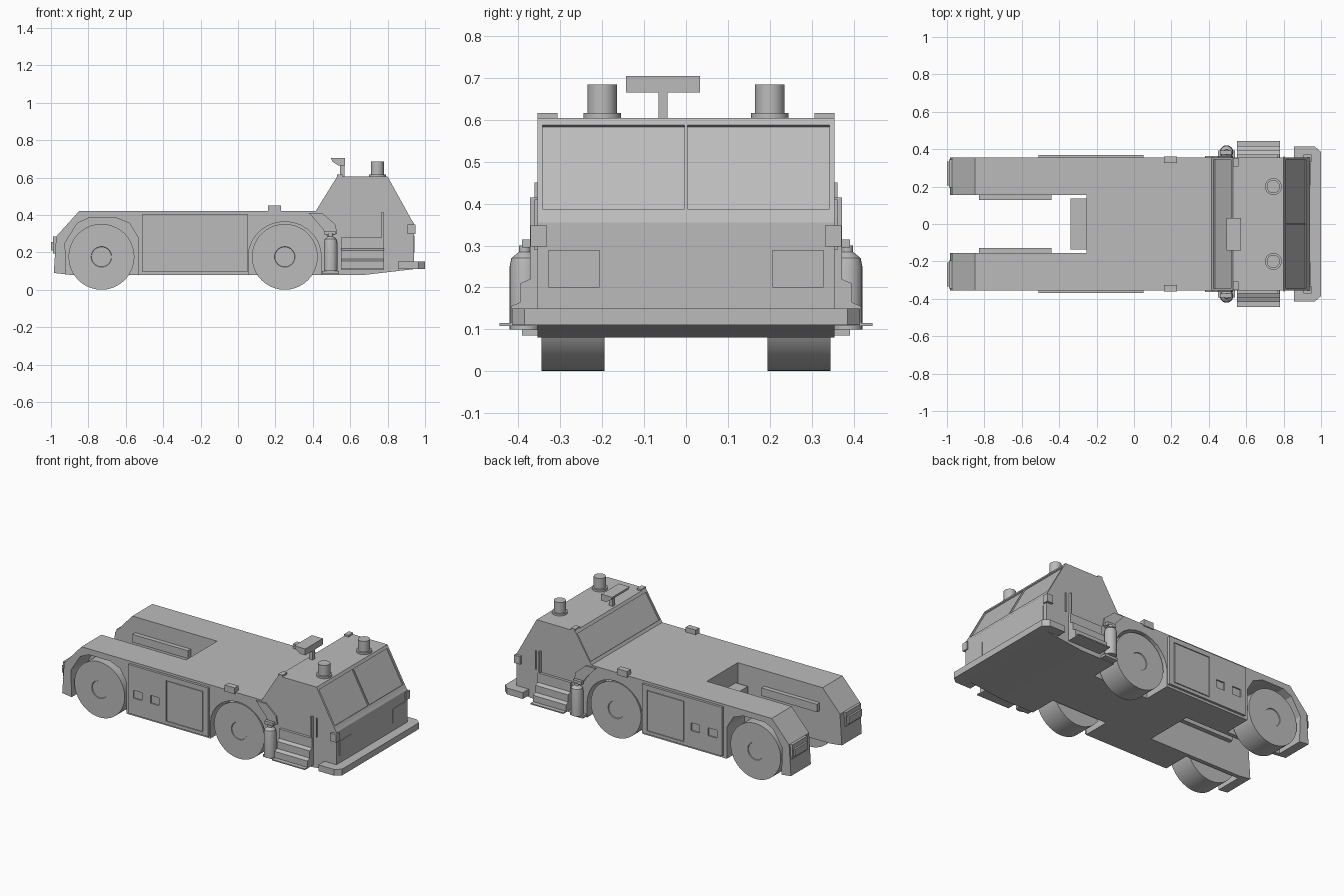
import bpy, bmesh, math
from mathutils import Vector, Matrix

if "Cube" in bpy.data.objects:
    bpy.data.objects.remove(bpy.data.objects["Cube"])

grey = bpy.data.materials.new("plain grey")
grey.use_nodes = True
grey.diffuse_color = (0.5, 0.5, 0.5, 1)
grey.node_tree.nodes["Principled BSDF"].inputs["Base Color"].default_value = (0.5, 0.5, 0.5, 1)


def finish(name, bm):
    bmesh.ops.recalc_face_normals(bm, faces=bm.faces[:])
    mesh = bpy.data.meshes.new(name)
    bm.to_mesh(mesh)
    bm.free()
    mesh.materials.append(grey)
    ob = bpy.data.objects.new(name, mesh)
    bpy.context.scene.collection.objects.link(ob)
    return ob


def extrude(name, points, offset):
    bm = bmesh.new()
    face = bm.faces.new([bm.verts.new(p) for p in points])
    new = bmesh.ops.extrude_face_region(bm, geom=[face])["geom"]
    bmesh.ops.translate(bm, vec=offset, verts=[v for v in new if isinstance(v, bmesh.types.BMVert)])
    return finish(name, bm)


def side_prism(name, xz, y0, y1):
    return extrude(name, [(x, y0, z) for x, z in xz], (0, y1 - y0, 0))


def box(name, x, y, z):
    return side_prism(name, [(x[0], z[0]), (x[1], z[0]), (x[1], z[1]), (x[0], z[1])], *y)


def lathe(name, profile, centre, axis="Z", steps=32):
    """Turn a (radius, height) profile about an axis through centre."""
    bm = bmesh.new()
    verts = [bm.verts.new((r, 0, h)) for r, h in profile]
    edges = [bm.edges.new(pair) for pair in zip(verts, verts[1:])]
    bmesh.ops.spin(bm, geom=verts + edges, axis=(0, 0, 1), cent=(0, 0, 0),
                   angle=math.tau, steps=steps, use_duplicate=False)
    bmesh.ops.remove_doubles(bm, verts=bm.verts[:], dist=0.0001)
    if axis == "Y":
        bm.transform(Matrix.Rotation(-math.pi / 2, 4, "X"))
    bm.transform(Matrix.Translation(centre))
    ob = finish(name, bm)
    bpy.ops.object.select_all(action="DESELECT")
    ob.select_set(True)
    bpy.context.view_layer.objects.active = ob
    bpy.ops.object.shade_smooth_by_angle(angle=math.radians(35))
    return ob


def cut(target, cutter):
    mod = target.modifiers.new("cut", "BOOLEAN")
    mod.operation, mod.solver, mod.object = "DIFFERENCE", "EXACT", cutter
    bpy.context.view_layer.objects.active = target
    bpy.ops.object.modifier_apply(modifier=mod.name)
    bpy.data.objects.remove(cutter)


def pane_cutter(a, b, y0, y1, depth=0.008):
    """Shallow pocket along the sloping line a-b."""
    a, b = Vector(a), Vector(b)
    d = (b - a).normalized()
    n = Vector((-d.y, d.x)) * depth
    p, q = a + d * 0.02, b - d * 0.02
    return side_prism("pane_cutter", [p - n, q - n, q + n, p + n], y0, y1)


# Body and cab in one side profile
W = 0.355
roof_back, roof_front = (0.53, 0.605), (0.80, 0.605)
cab_back, nose_top = (0.415, 0.42), (0.93, 0.37)
body = side_prism("body", [
    (-0.985, 0.09), (-0.9, 0.08), (0.68, 0.08), (0.94, 0.11), (0.94, 0.355), nose_top,
    roof_front, roof_back, cab_back, (-0.85, 0.42), (-0.972, 0.285)], -W, W)
cut(body, box("slot_cutter", (-1.2, -0.255), (-0.155, 0.155), (-0.1, 0.6)))

# Wheel wells
rear_arch = [(-0.915, 0), (-0.925, 0.25), (-0.86, 0.355), (-0.80, 0.383),
             (-0.65, 0.383), (-0.58, 0.355), (-0.535, 0.28), (-0.535, 0)]
front_arch = [(0.25 + 0.195 * math.cos(a), 0.176 + 0.188 * math.sin(a))
              for a in (math.pi * i / 14 for i in range(15))]
front_arch = [(0.445, 0)] + front_arch + [(0.055, 0)]
for s in (-1, 1):
    for arch in (rear_arch, front_arch):
        cut(body, side_prism("arch_cutter", arch, s * 0.18, s * 0.5))
    cut(body, pane_cutter(nose_top, roof_front, s * 0.004, s * 0.342))
cut(body, pane_cutter(cab_back, roof_back, -0.345, 0.345))

# Tow block in the slot
box("tow_block", (-0.34, -0.255), (-0.135, 0.135), (0.2, 0.3))

# Front bumper
extrude("bumper", [(0.855, -0.415, 0.11), (0.965, -0.415, 0.11), (1.0, -0.385, 0.11),
                   (1.0, 0.385, 0.11), (0.965, 0.415, 0.11), (0.855, 0.415, 0.11)], (0, 0, 0.04))

# Roof sensor on a post
box("sensor_post", (0.545, 0.57), (-0.066, -0.044), (0.6, 0.67))
side_prism("sensor_head", [(0.495, 0.705), (0.572, 0.705), (0.572, 0.665), (0.535, 0.665),
                           (0.505, 0.685)], -0.143, 0.033)

wheel = [(0, 0), (0.176, 0), (0.176, 0.15), (0.055, 0.15), (0.053, 0.145), (0, 0.145)]
for s, side in ((-1, "right"), (1, "left")):
    def sbox(name, x, y, z):
        return box(f"{side}_{name}", x, (s * y[0], s * y[1]), z)

    # Wheels with a sunk hub
    for x, end in ((-0.73, "rear"), (0.25, "front")):
        lathe(f"{side}_{end}_wheel", [(r, s * h) for r, h in wheel], (x, s * 0.195, 0.176), "Y", 40)

    # Side panel with door and switch boxes
    panel = sbox("side_panel", (-0.51, 0.05), (0.35, 0.37), (0.095, 0.405))
    cut(panel, sbox("door_cutter", (-0.245, 0.015), (0.364, 0.4), (0.115, 0.375)))
    sbox("door", (-0.24, 0.01), (0.36, 0.369), (0.12, 0.37))
    for x in (-0.475, -0.355):
        cut(panel, sbox("switch_cutter", (x, x + 0.06), (0.362, 0.4), (0.2, 0.25)))

    # Inner rail, rear lamps, marker block, roof edge
    sbox("inner_rail", (-0.83, -0.44), (0.127, 0.156), (0.27, 0.32))
    sbox("rear_lamp_plate", (-0.988, -0.96), (0.195, 0.345), (0.195, 0.285))
    sbox("rear_lamp", (-1.0, -0.97), (0.205, 0.335), (0.21, 0.255))
    sbox("marker_block", (0.16, 0.23), (0.325, 0.362), (0.41, 0.45))
    sbox("roof_edge", (0.53, 0.56), (0.307, 0.354), (0.595, 0.616))

    # Front lamps, corner lamps, door handle
    sbox("headlamp", (0.935, 0.944), (0.207, 0.328), (0.2, 0.29))
    sbox("corner_lamp", (0.905, 0.948), (0.332, 0.371), (0.298, 0.348))
    sbox("grab_handle", (0.767, 0.777), (0.354, 0.372), (0.28, 0.415))
    sbox("door_latch", (0.8, 0.806), (0.354, 0.362), (0.29, 0.41))

    # Boarding steps
    stair = [(0.35, 0.28), (0.372, 0.28), (0.372, 0.22), (0.395, 0.21), (0.395, 0.165),
             (0.418, 0.155), (0.418, 0.115), (0.445, 0.115), (0.445, 0.108), (0.35, 0.108)]
    extrude(f"{side}_steps", [(0.55, s * y, z) for y, z in stair], (0.23, 0, 0))
    sbox("step_bracket", (0.45, 0.54), (0.35, 0.392), (0.085, 0.1))

    # Fender tail behind the bottle
    side_prism(f"{side}_fender_tail", [(0.38, 0.41), (0.45, 0.41), (0.52, 0.35), (0.53, 0.3),
                                       (0.48, 0.28), (0.45, 0.33)], s * 0.35, s * 0.364)

    # Extinguisher bottle with valve
    lathe(f"{side}_bottle", [(0, 0.1), (0.036, 0.1), (0.036, 0.25), (0.032, 0.27),
                             (0.014, 0.285), (0.014, 0.3), (0, 0.3)], (0.495, s * 0.385, 0), steps=24)
    sbox("bottle_valve", (0.46, 0.52), (0.372, 0.392), (0.295, 0.315))

    # Roof beacons
    lathe(f"{side}_beacon", [(0, 0.6), (0.045, 0.6), (0.045, 0.617), (0.035, 0.617),
                             (0.035, 0.685), (0, 0.685)], (0.745, s * 0.2, 0))
